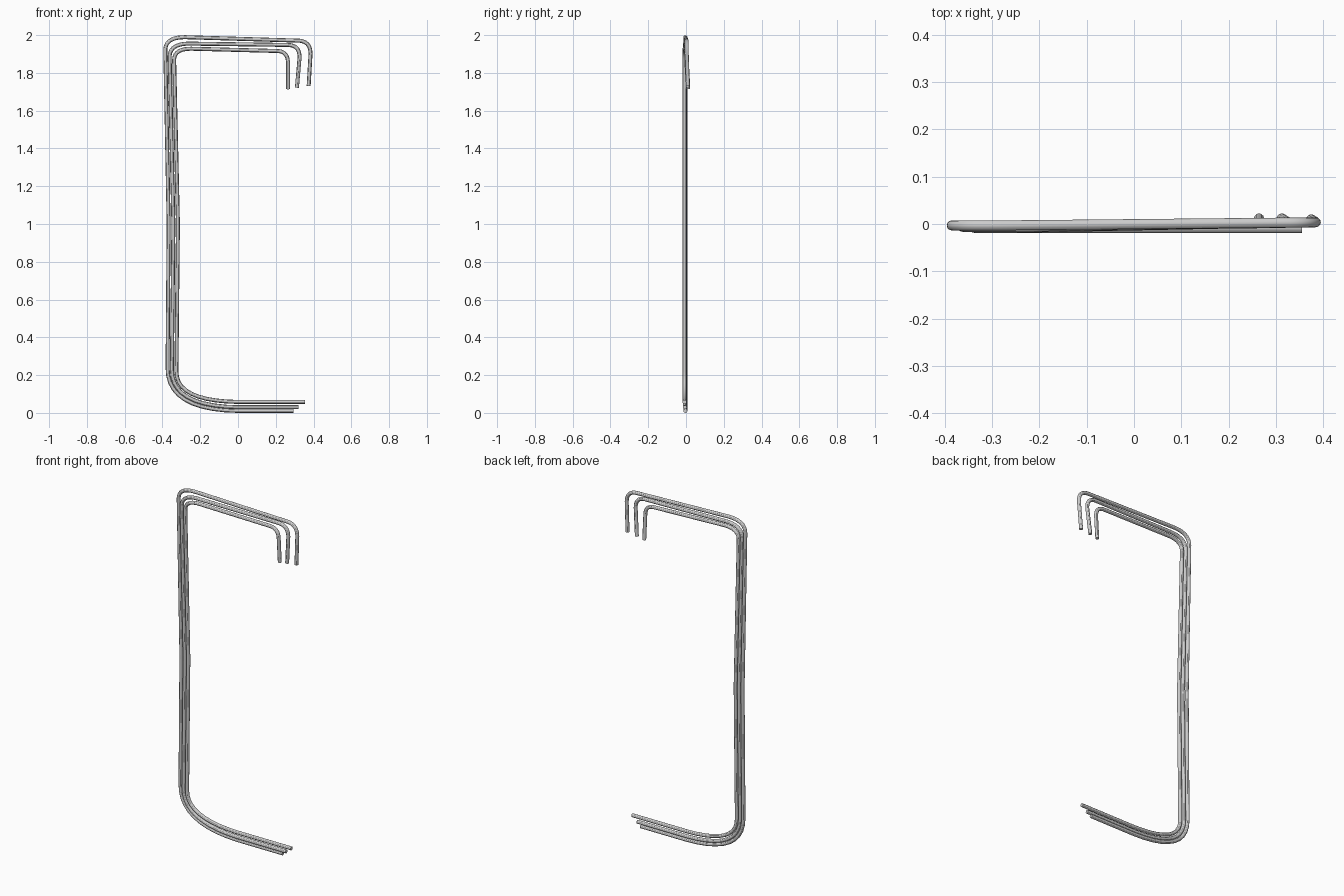
import bpy
from mathutils import Vector

if "Cube" in bpy.data.objects:
    bpy.data.objects.remove(bpy.data.objects["Cube"])

RADIUS = 0.0105


def bend(a, corner, b, steps=10):
    """Rounded corner as a quadratic curve from a to b."""
    a, corner, b = Vector(a), Vector(corner), Vector(b)
    return [(1 - t) ** 2 * a + 2 * t * (1 - t) * corner + t * t * b
            for t in (i / steps for i in range(steps + 1))]


def rod(name, y, tip_y, foot, stem, top, hook):
    """One bent rod: foot -> stem -> top arm -> hanging hook."""
    foot_end, foot_z, foot_bend_z = foot
    x_low, x_mid, x_high = stem
    z_left, z_right, r_top = top
    hook_x, tip_x, tip_z, r_hook = hook
    y_arm = y + (tip_y - y) * 0.45
    pts = [Vector((foot_end, y, foot_z))]
    pts += bend((0, y, foot_z), (x_low - 0.003, y, foot_z + 0.005), (x_low, y, foot_bend_z))
    pts.append(Vector((x_mid, y, 1.0)))
    pts += bend((x_high, y, z_left - r_top), (x_high, y, z_left), (x_high + r_top * 1.5, y, z_left))
    pts += bend((hook_x - r_hook, y_arm, z_right), (hook_x, y_arm, z_right),
                (hook_x, y_arm + 0.001, z_right - r_hook))
    pts.append(Vector((tip_x, tip_y, tip_z)))

    curve = bpy.data.curves.new(name, 'CURVE')
    curve.dimensions = '3D'
    curve.bevel_depth = RADIUS
    curve.bevel_resolution = 4
    curve.use_fill_caps = True
    spline = curve.splines.new('POLY')
    spline.points.add(len(pts) - 1)
    for p, co in zip(spline.points, pts):
        p.co = (*co, 1)
    obj = bpy.data.objects.new(name, curve)
    bpy.context.collection.objects.link(obj)
    bpy.ops.object.select_all(action='DESELECT')
    obj.select_set(True)
    bpy.context.view_layer.objects.active = obj
    bpy.ops.object.convert(target='MESH')
    bpy.ops.object.shade_smooth_by_angle()


# Three nested rods
rod("outer_rod", -0.003, 0.010, (0.295, 0.0105, 0.24),
    (-0.373, -0.367, -0.385), (1.989, 1.971, 0.07), (0.384, 0.374, 1.73, 0.07))
rod("middle_rod", -0.006, 0.012, (0.32, 0.030, 0.23),
    (-0.350, -0.342, -0.362), (1.955, 1.948, 0.07), (0.326, 0.312, 1.722, 0.065))
rod("inner_rod", -0.008, 0.012, (0.355, 0.058, 0.22),
    (-0.326, -0.318, -0.338), (1.928, 1.916, 0.06), (0.264, 0.264, 1.714, 0.06))
